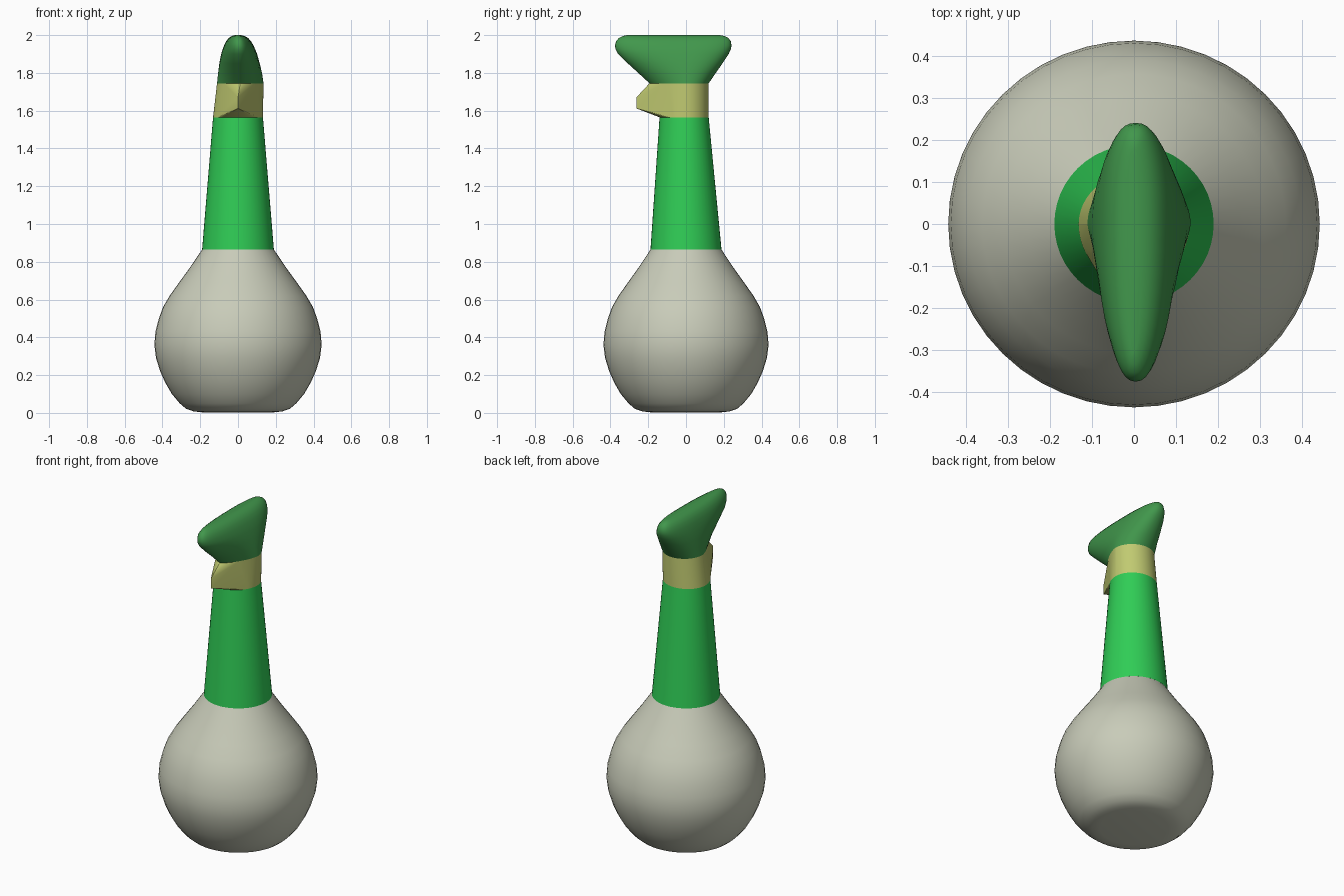
import bpy, bmesh, math

if "Cube" in bpy.data.objects:
    bpy.data.objects.remove(bpy.data.objects["Cube"])

SEG = 48


def material(name, rgb):
    m = bpy.data.materials.new(name)
    m.diffuse_color = (*rgb, 1)
    m.use_nodes = True
    m.node_tree.nodes["Principled BSDF"].inputs["Base Color"].default_value = m.diffuse_color
    return m


stone = material("pale stone", (0.58, 0.60, 0.485))
bright_green = material("bright green", (0.029, 0.61, 0.092))
olive = material("olive yellow", (0.53, 0.59, 0.165))
dark_green = material("dark green", (0.053, 0.31, 0.072))


def power(v, e):
    return math.copysign(abs(v) ** (2 / e), v)


def section(z, w, front, back, cx=0.0, ef=2.0, eb=2.0, half=None):
    """Horizontal oval ring; the front and back halves have their own depth and squareness."""
    start, stop = {None: (0, SEG), "back": (0, SEG // 2 + 1), "front": (SEG // 2, SEG + 1)}[half]
    pts = []
    for i in range(start, stop):
        t = 2 * math.pi * i / SEG
        in_back = (i % SEG) <= SEG // 2
        e, depth = (eb, back) if in_back else (ef, front)
        pts.append((cx + w * power(math.cos(t), e), depth * power(math.sin(t), e), z))
    return pts


def finish(bm, name, mat, angle):
    mesh = bpy.data.meshes.new(name)
    bm.to_mesh(mesh)
    bm.free()
    obj = bpy.data.objects.new(name, mesh)
    bpy.context.collection.objects.link(obj)
    mesh.materials.append(mat)
    bpy.ops.object.select_all(action='DESELECT')
    obj.select_set(True)
    bpy.context.view_layer.objects.active = obj
    bpy.ops.object.shade_smooth_by_angle(angle=math.radians(angle))
    return obj


def loft(name, rings, mat, cap_bottom=False, cap_top=False, closed=True, angle=40):
    bm = bmesh.new()
    vs = [[bm.verts.new(p) for p in ring] for ring in rings]
    n = len(vs[0])
    for a, b in zip(vs, vs[1:]):
        for i in range(n if closed else n - 1):
            j = (i + 1) % n
            bm.faces.new((a[i], a[j], b[j], b[i]))
    if cap_bottom:
        bm.faces.new(vs[0][::-1])
    if cap_top:
        bm.faces.new(vs[-1])
    return finish(bm, name, mat, angle)


# Rounded body with a flat base
profile = [(0.003, 0.19), (0.008, 0.235), (0.022, 0.275), (0.05, 0.308), (0.10, 0.35),
           (0.16, 0.385), (0.22, 0.412), (0.29, 0.434), (0.36, 0.443), (0.43, 0.437),
           (0.50, 0.419), (0.56, 0.397), (0.62, 0.362), (0.69, 0.312), (0.77, 0.254), (0.865, 0.19)]
loft("body", [section(z, r, r * 0.987, r * 0.987) for z, r in profile], stone, cap_bottom=True)

# Tapered neck
NECK_TOP = dict(z=1.565, w=0.132, front=0.14, back=0.12)
loft("neck", [section(0.865, 0.19, 0.188, 0.188), section(**NECK_TOP)], bright_green)

# Collar around the back half
CREST_BASE = dict(z=1.745, w=0.123, front=0.193, back=0.12, cx=0.012, ef=1.4)
loft("collar", [section(**NECK_TOP, half="back"), section(**CREST_BASE, half="back")],
     olive, closed=False)

# Faceted beak: hull of the front half of the collar and a short upright tip edge
bm = bmesh.new()
tip = [(0.0, -0.263, 1.67), (0.0, -0.263, 1.612)]
for p in section(**NECK_TOP, half="front") + section(**CREST_BASE, half="front") + tip:
    bm.verts.new(p)
bmesh.ops.convex_hull(bm, input=bm.verts[:])
bm.normal_update()
hidden = [f for f in bm.faces if abs(f.normal.z) > 0.995 or f.normal.y > 0.9]
bmesh.ops.delete(bm, geom=hidden, context='FACES')
loose = [v for v in bm.verts if not v.link_faces]
bmesh.ops.delete(bm, geom=loose, context='VERTS')
finish(bm, "beak", olive, 15)

# Long crest flaring to the front and back, rounded over at the top
levels = [  # height, half width, front depth, back depth, sideways shift, front squareness
    (1.80, 0.116, 0.253, 0.158, 0.011, 1.55),
    (1.85, 0.107, 0.308, 0.193, 0.008, 1.8),
    (1.90, 0.095, 0.360, 0.226, 0.006, 2.1),
    (1.925, 0.086, 0.373, 0.237, 0.005, 2.2),
    (1.945, 0.078, 0.376, 0.241, 0.004, 2.3),
    (1.968, 0.066, 0.370, 0.237, 0.003, 2.4),
    (1.985, 0.051, 0.355, 0.224, 0.002, 2.4),
    (1.995, 0.035, 0.335, 0.205, 0.001, 2.4),
    (2.00, 0.016, 0.310, 0.180, 0.0, 2.4)]
rings = [section(**CREST_BASE)]
rings += [section(z, w, f, b, cx, ef, 2.0 + (z - 1.745) * 2) for z, w, f, b, cx, ef in levels]
loft("crest", rings, dark_green, cap_top=True, angle=60)
